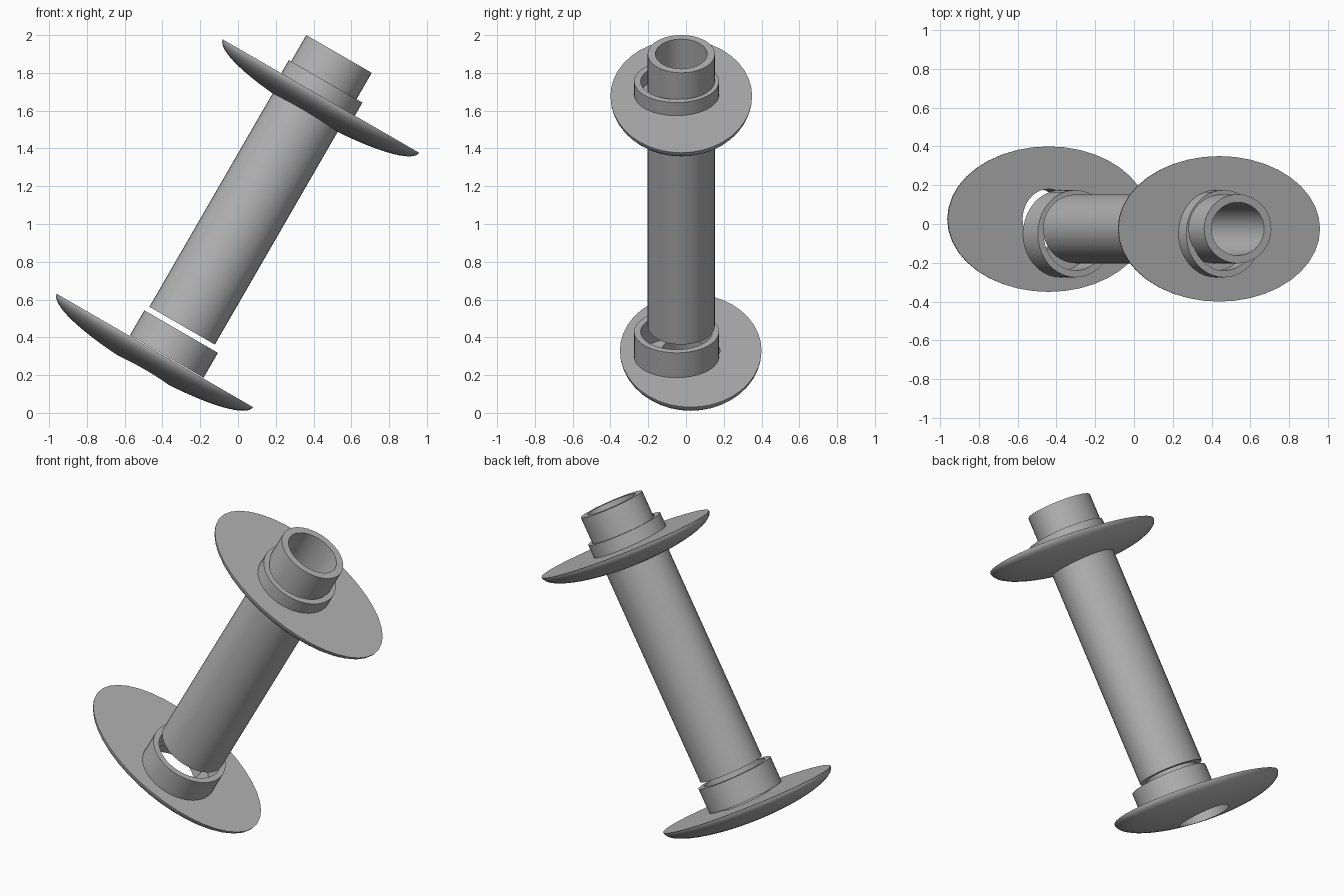
import bpy, bmesh, math
from mathutils import Matrix, Vector

if "Cube" in bpy.data.objects:
    bpy.data.objects.remove(bpy.data.objects["Cube"])

SIDES = 40
TILT = Matrix.Rotation(math.radians(30), 4, 'Y')

grey = bpy.data.materials.new("plain_grey")
grey.use_nodes = True
colour = (0.45, 0.45, 0.45, 1)
grey.diffuse_color = colour
grey.node_tree.nodes["Principled BSDF"].inputs["Base Color"].default_value = colour


def ring_solid(name, rings, centre, height=lambda x, y, z: z):
    """Closed loop of elliptical rings (half width, half depth, z) in the tilted frame."""
    bm = bmesh.new()
    loops = []
    for rx, ry, z in rings:
        loop = []
        for i in range(SIDES):
            a = math.tau * i / SIDES
            x, y = rx * math.cos(a), ry * math.sin(a)
            loop.append(bm.verts.new((x, y, height(x, y, z))))
        loops.append(loop)
    for k, lower in enumerate(loops):
        upper = loops[(k + 1) % len(loops)]
        for i in range(SIDES):
            j = (i + 1) % SIDES
            bm.faces.new((lower[i], lower[j], upper[j], upper[i]))
    bmesh.ops.recalc_face_normals(bm, faces=bm.faces)
    mesh = bpy.data.meshes.new(name)
    bm.to_mesh(mesh)
    bm.free()
    mesh.materials.append(grey)
    ob = bpy.data.objects.new(name, mesh)
    bpy.context.collection.objects.link(ob)
    ob.matrix_world = TILT @ Matrix.Translation(Vector(centre))
    bpy.ops.object.select_all(action='DESELECT')
    ob.select_set(True)
    bpy.context.view_layer.objects.active = ob
    bpy.ops.object.shade_smooth_by_angle(angle=math.radians(30))
    return ob


def tube(name, outer, inner, bottom, top, centre):
    return ring_solid(name, [(*outer, bottom), (*outer, top),
                             (*inner, top), (*inner, bottom)], centre)


# Oval flange: flat upper face, domed underside, round bore
def flange(name, centre):
    half_w, half_d, bore, depth = 0.6, 0.375, 0.155, 0.125
    steps = 14

    def dome(x, y, z):
        if z >= 0:
            return 0
        rho = (x / half_w) ** 2 + (y / half_d) ** 2
        return -depth * math.sqrt(max(0, 1 - rho))

    rings = [(bore, bore, 0), (half_w, half_d, 0)]
    for k in range(1, steps + 1):
        f = 1 - (k / steps) ** 2
        rings.append((bore + (half_w - bore) * f, bore + (half_d - bore) * f, -1))
    return ring_solid(name, rings, centre, dome)


flange("lower_flange", (-0.546, 0.025, 0.066))
flange("upper_flange", (-0.458, -0.025, 0.672 + 1))

# Round collars seated on the flanges
for name, base in (("lower_collar", 0.07), ("upper_collar", 1.6)):
    tube(name, (0.225, 0.225), (0.19, 0.19), base, base + 0.152, (-0.476, -0.05, 0))

# Long oval hollow shaft, ending just above the lower collar
tube("shaft", (0.2, 0.178), (0.157, 0.137), 0.252, 1.913, (-0.487, -0.025, 0))
